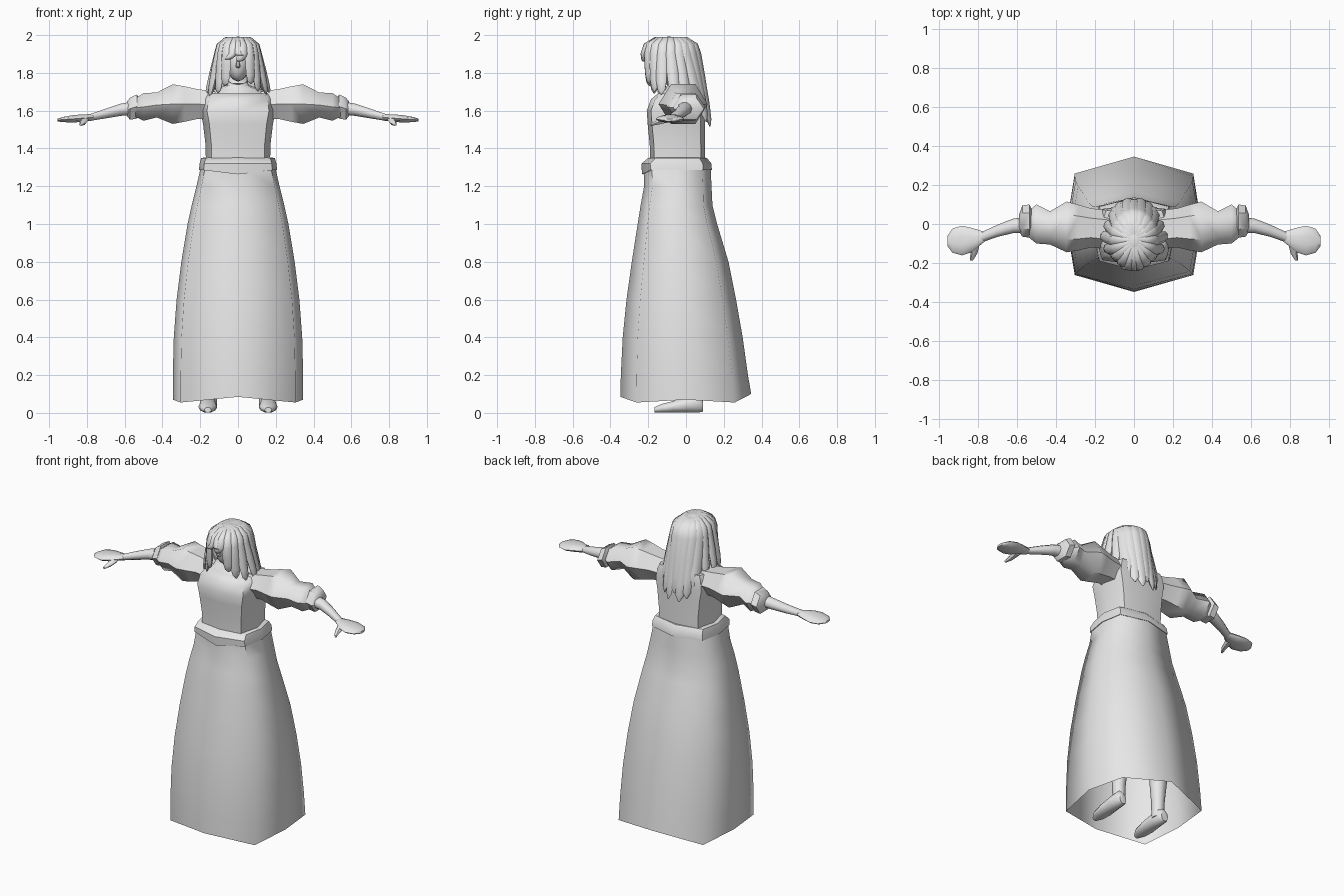
import bpy, bmesh, math
from math import sin, cos, radians
from mathutils import Vector

cube = bpy.data.objects.get("Cube")
if cube:
    bpy.data.objects.remove(cube)

grey = bpy.data.materials.new("plain grey")
grey.use_nodes = True
grey.diffuse_color = (0.8, 0.8, 0.8, 1)
grey.node_tree.nodes["Principled BSDF"].inputs["Base Color"].default_value = (0.8, 0.8, 0.8, 1)

X, Y, Z = Vector((1, 0, 0)), Vector((0, 1, 0)), Vector((0, 0, 1))


def finish(name, bm, mirror=False, sharp=50):
    bmesh.ops.recalc_face_normals(bm, faces=bm.faces)
    mesh = bpy.data.meshes.new(name)
    bm.to_mesh(mesh)
    bm.free()
    obj = bpy.data.objects.new(name, mesh)
    bpy.context.collection.objects.link(obj)
    mesh.materials.append(grey)
    bpy.ops.object.select_all(action="DESELECT")
    obj.select_set(True)
    bpy.context.view_layer.objects.active = obj
    bpy.ops.object.shade_smooth_by_angle(angle=radians(sharp))
    if mirror:
        obj.modifiers.new("Mirror", "MIRROR").use_mirror_merge = False
    return obj


def add_loft(bm, rings, caps=True):
    """Skin a row of equal rings."""
    rows = [[bm.verts.new(p) for p in ring] for ring in rings]
    n = len(rows[0])
    for a, b in zip(rows, rows[1:]):
        for i in range(n):
            j = (i + 1) % n
            bm.faces.new((a[i], a[j], b[j], b[i]))
    if caps:
        bm.faces.new(rows[0])
        bm.faces.new(rows[-1])


def loft(name, rings, caps=True, mirror=False, sharp=50):
    bm = bmesh.new()
    add_loft(bm, rings, caps)
    return finish(name, bm, mirror, sharp)


def ellipse(c, u, v, a, b, n):
    return [Vector(c) + u * a * cos(math.tau * i / n) + v * b * sin(math.tau * i / n)
            for i in range(n)]


def octagon(hx, front, back, z, dx=0.88, dy=0.75, lift_front=0, lift_back=0):
    """Eight-sided body section; the middle front and back may be lifted."""
    mid, half = (front + back) / 2, (back - front) / 2
    right = [(dx * hx, mid - dy * half, z), (hx, mid, z + 0.015 * bool(lift_back)),
             (dx * hx, mid + dy * half, z)]
    left = [(-x, y, zz) for x, y, zz in reversed(right)]
    return [(0, front, z + lift_front)] + right + [(0, back, z + lift_back)] + left


# Long open skirt with a dipping hem
skirt = [(.195, -.225, .13, 1.31), (.22, -.222, .135, 1.2), (.245, -.24, .14, 1.1),
         (.267, -.256, .165, 1), (.3, -.287, .225, .8), (.325, -.315, .265, .6),
         (.34, -.335, .3, .4), (.345, -.345, .328, .2)]
loft("skirt", [octagon(*s) for s in skirt]
     + [octagon(.345, -.348, .345, .055, lift_front=.03, lift_back=.045)],
     caps=False, sharp=66)

# Belt, pointed at the front
belt = [(.19, -.21, .12, 1.29), (.207, -.233, .137, 1.285), (.203, -.236, .135, 1.32),
        (.195, -.2, .11, 1.35), (.165, -.18, .09, 1.352)]
loft("belt", [octagon(*s, lift_front=-.022 if s[3] < 1.3 else 0) for s in belt], sharp=40)

# Bodice and neck
bodice = [(.17, -.19, .1, 1.33), (.172, -.192, .1, 1.42), (.185, -.203, .1, 1.53),
          (.2, -.208, .1, 1.6), (.19, -.185, .095, 1.66), (.175, -.15, .085, 1.69)]
loft("bodice", [octagon(*s, dx=.82, dy=.85) for s in bodice], sharp=60)
neck = [(.17, -.14, .08, 1.68), (.13, -.11, .06, 1.712), (.055, -.1, .01, 1.735),
        (.045, -.1, -.01, 1.82)]
loft("neck", [octagon(*s, dx=.75) for s in neck], sharp=80)


# Arms: each station is x, y, z, half depth, half height
def arm_part(name, stations, sides, sharp=55):
    k = 1 / sin(math.tau / 6) if sides == 6 else 1
    return loft(name, [ellipse((x, y, z), Y, Z, a, b * k, sides)
                       for x, y, z, a, b in stations], mirror=True, sharp=sharp)


arm_part("puffed_sleeve", [(.12, -.03, 1.63, .1, .07), (.22, -.02, 1.635, .1, .08),
                           (.285, -.018, 1.635, .117, .094), (.345, -.015, 1.635, .13, .105),
                           (.43, -.02, 1.63, .085, .066), (.5, 0, 1.62, .1, .073),
                           (.55, 0, 1.615, .06, .045)], 6)
arm_part("sleeve_cuff", [(.52, .02, 1.62, .045, .04), (.535, .015, 1.622, .085, .064),
                         (.572, .015, 1.61, .08, .058), (.588, .005, 1.61, .045, .038)], 6, 40)
arm_part("forearm", [(.5, 0, 1.62, .045, .04), (.62, -.01, 1.605, .037, .034),
                     (.7, -.035, 1.585, .031, .027), (.79, -.072, 1.562, .026, .018)], 10)
arm_part("hand", [(.765, -.065, 1.565, .025, .018), (.83, -.082, 1.56, .062, .021),
                  (.88, -.085, 1.556, .076, .02), (.93, -.085, 1.553, .062, .014),
                  (.956, -.088, 1.55, .025, .007)], 10)
loft("thumb", [ellipse(c, X, Z, r, r * .8, 6) for c, r in
               [((.815, -.1, 1.555), .026), ((.82, -.15, 1.538), .018),
                ((.833, -.187, 1.525), .008)]], mirror=True)

# Legs and shoes
loft("leg", [ellipse((.15, y, z), X, Y, r, r, 10) for y, z, r in
             [(.04, .04, .038), (.04, .15, .04), (.045, .4, .062), (.02, .6, .06),
              (-.02, 1.1, .08)]], mirror=True)
shoe = [(.09, .04, .025, .035), (.07, .05, .04, .05), (.01, .045, .044, .045),
        (-.07, .032, .05, .032), (-.13, .024, .042, .024), (-.168, .016, .018, .014)]
loft("shoe", [ellipse((.16, y, z), X, Z, a, b, 10) for y, z, a, b in shoe], mirror=True)


# Head with a tapered chin, and a small nose
def ball(name, centre, size, shape, sharp=80):
    bm = bmesh.new()
    bmesh.ops.create_uvsphere(bm, u_segments=16, v_segments=10, radius=1)
    shape(bm)
    for v in bm.verts:
        v.co = Vector(centre) + Vector(a * b for a, b in zip(v.co, size))
    return finish(name, bm, sharp=sharp)


def taper_chin(bm):
    for v in bm.verts:
        if v.co.z < 0:
            v.co.x *= 1 + 0.25 * v.co.z
            v.co.y -= 0.25 * v.co.z ** 2


def open_face(bm):
    gone = [f for f in bm.faces if f.calc_center_median().z < 0.45
            and f.calc_center_median().y < -0.2]
    bmesh.ops.delete(bm, geom=gone, context="FACES")


ball("head", (0, -.095, 1.865), (.078, .1, .11), taper_chin)
loft("nose", [ellipse((0, -.188, z), X, Y, a, b, 6) for z, a, b in
              [(1.88, .006, .006), (1.835, .013, .024), (1.825, .008, .008)]])
ball("hair_cap", (0, -.09, 1.865), (.107, .138, .128), open_face)


# Hair locks: fall from the crown around the head and end in a point
def lock(bm, angle, tip, flare, width, drop_y=0, sweep=0):
    a = radians(angle)
    out = Vector((sin(a) * .112, -cos(a) * .146, 0))
    crown = Vector((0, -.08, 0))
    height = 1.9 - tip
    path = [(.12, 1.982, .35), (.55, 1.98, .8), (.9, 1.945, 1), (1, 1.9, 1)]
    path += [(1 + (flare - 1) * t, 1.9 - height * t, s)
             for t, s in ((.35, 1.05), (.7, .95), (.9, .7), (1, .12))]
    rings = []
    side = Vector((cos(a), sin(a), 0))
    centres = []
    for r, z, s in path:
        t = max(0, (1.9 - z) / height)
        centres.append(crown + out * r + Z * z + Y * drop_y * t + X * sweep * t)
    for i, c in enumerate(centres):
        along = (centres[min(i + 1, len(path) - 1)] - centres[max(i - 1, 0)]).normalized()
        normal = side.cross(along).normalized()
        s = path[i][2]
        rings.append(ellipse(c, side, normal, width * s, .017 * s, 6))
    add_loft(bm, rings)


def hair(name, locks):
    bm = bmesh.new()
    for args in locks:
        lock(bm, *args)
    return finish(name, bm, sharp=60)


hair("fringe", [(-14, 1.87, .98, .025, 0, -.03), (14, 1.86, .98, .026, 0, -.02),
                (0, 1.89, 1, .024, 0, .02)])
hair("side_hair", [(s * a, tip + .012 * (s > 0), flare, .03, .02)
                   for s in (-1, 1)
                   for a, tip, flare in ((34, 1.73, 1.1), (52, 1.69, 1.2), (70, 1.675, 1.42),
                                         (90, 1.66, 1.52), (108, 1.65, 1.4))])
hair("back_hair", [(s * a, tip, flare, .036, .055)
                   for s in (-1, 1)
                   for a, tip, flare in ((124, 1.6, 1.25), (142, 1.54, 1.15), (162, 1.515, 1.1))]
     + [(180, 1.56, 1.05, .036, .05)])
